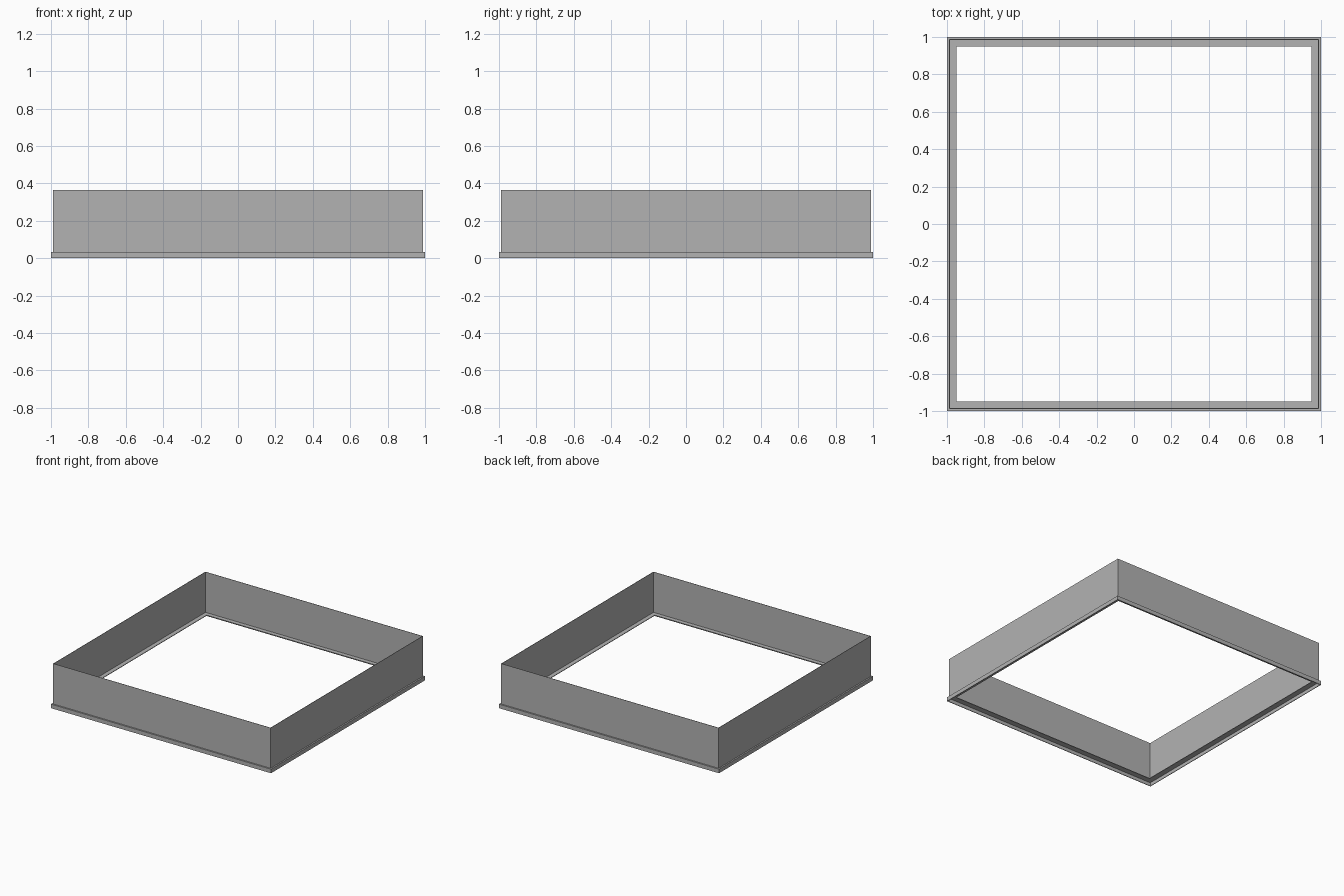
import bpy

cube = bpy.data.objects.get("Cube")
if cube:
    bpy.data.objects.remove(cube, do_unlink=True)

grey = bpy.data.materials.new("plain grey")
grey.use_nodes = True
colour = (0.45, 0.45, 0.45, 1)
grey.diffuse_color = colour
grey.node_tree.nodes["Principled BSDF"].inputs["Base Color"].default_value = colour


def square_ring(name, profile):
    """Sweep a closed (half width, height) profile round a mitred square."""
    corners = [(-1, -1), (1, -1), (1, 1), (-1, 1)]
    n = len(profile)
    verts = [(cx * r, cy * r, z) for cx, cy in corners for r, z in profile]
    faces = []
    for c in range(4):
        a, b = c * n, (c + 1) % 4 * n
        for i in range(n):
            j = (i + 1) % n
            faces.append((a + i, b + i, b + j, a + j))
    mesh = bpy.data.meshes.new(name)
    mesh.from_pydata(verts, [], faces)
    mesh.materials.append(grey)
    obj = bpy.data.objects.new(name, mesh)
    bpy.context.collection.objects.link(obj)
    return obj


# Thin upright sheet on all four sides
square_ring("upright_wall", [(0.985, 0.03), (0.988, 0.03), (0.988, 0.365), (0.985, 0.365)])

# Angle frame: flat ledge reaching inward, with an outer lip turned down
square_ring("base_angle_frame", [(0.995, 0), (1, 0), (1, 0.033), (0.95, 0.033),
                                 (0.95, 0.028), (0.995, 0.028)])
